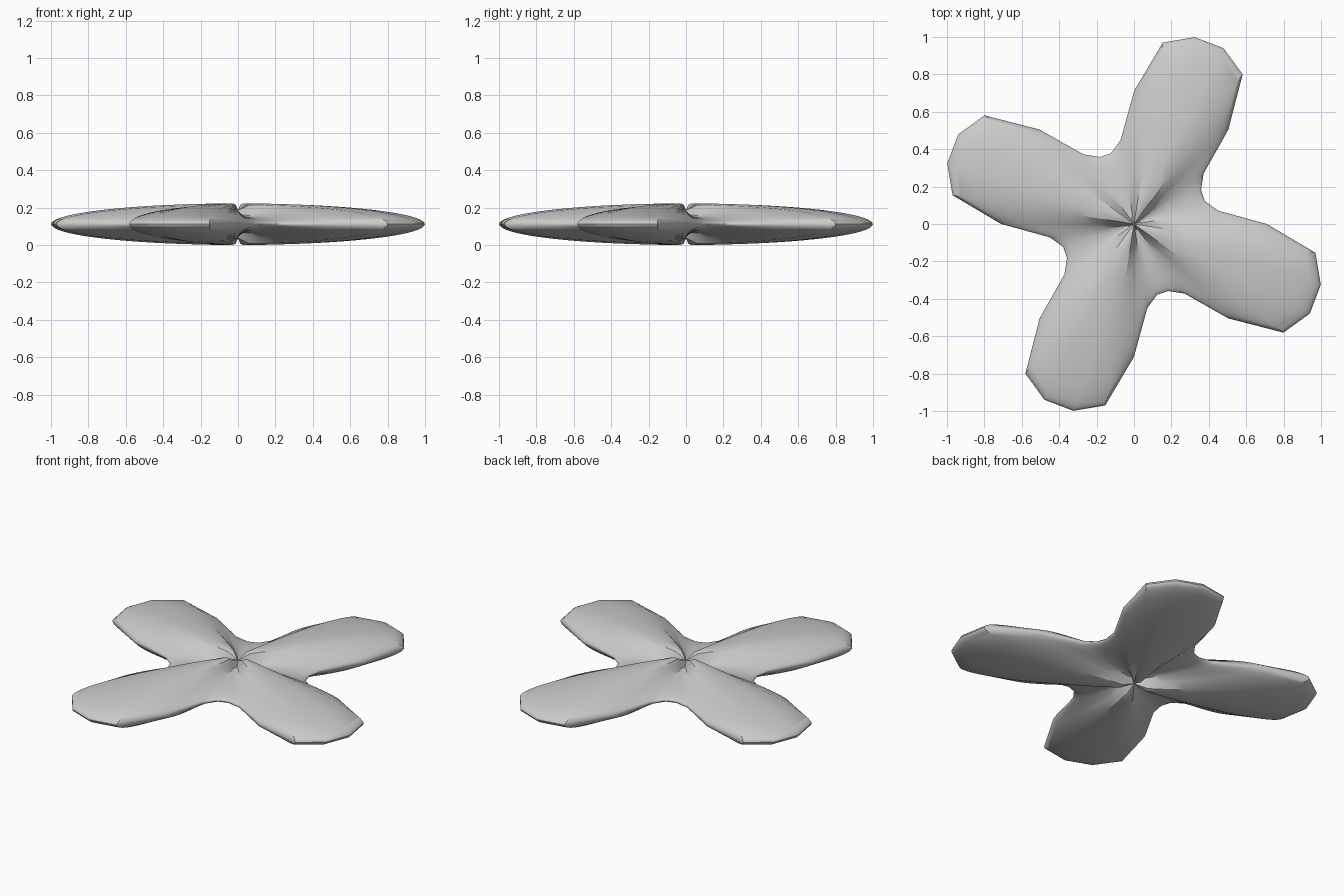
import bpy, bmesh
from math import sin, cos, pi, radians

if "Cube" in bpy.data.objects:
    bpy.data.objects.remove(bpy.data.objects["Cube"])

# one period of the four-lobed radius, every 9 degrees clockwise from +x
PERIOD = [0.71, 0.982, 1.05, 1.055, 0.988, 0.714, 0.46, 0.402, 0.398, 0.455]
SEG, ROWS = 40, 40
FLAT, MID = 0.1055, 0.112

bm = bmesh.new()


def point(i, j):
    # flattened sphere whose radius swells and shrinks around the axis
    a, lat = -radians(9) * i, -pi / 2 + pi * j / ROWS
    r = PERIOD[i % 10]
    return (r * cos(lat) * cos(a), r * cos(lat) * sin(a),
            MID + r * FLAT * sin(lat))


# rings from bottom to top, closed by one pole vertex at each end
rings = [[bm.verts.new(point(i, j)) for i in range(SEG)] for j in range(1, ROWS)]
bottom = bm.verts.new((0, 0, MID - 0.71 * FLAT))
top = bm.verts.new((0, 0, MID + 0.71 * FLAT))
for i in range(SEG):
    n = (i + 1) % SEG
    for lo, hi in zip(rings, rings[1:]):
        bm.faces.new((lo[i], lo[n], hi[n], hi[i]))
    bm.faces.new((bottom, rings[0][n], rings[0][i]))
    bm.faces.new((top, rings[-1][i], rings[-1][n]))
bmesh.ops.recalc_face_normals(bm, faces=bm.faces)

# rest the lowest point on the ground
low = min(v.co.z for v in bm.verts)
for v in bm.verts:
    v.co.z -= low

mesh = bpy.data.meshes.new("four_lobed_body")
bm.to_mesh(mesh)
bm.free()
body = bpy.data.objects.new("four_lobed_body", mesh)
bpy.context.collection.objects.link(body)
bpy.context.view_layer.objects.active = body
body.select_set(True)
bpy.ops.object.shade_smooth_by_angle(angle=radians(30))
